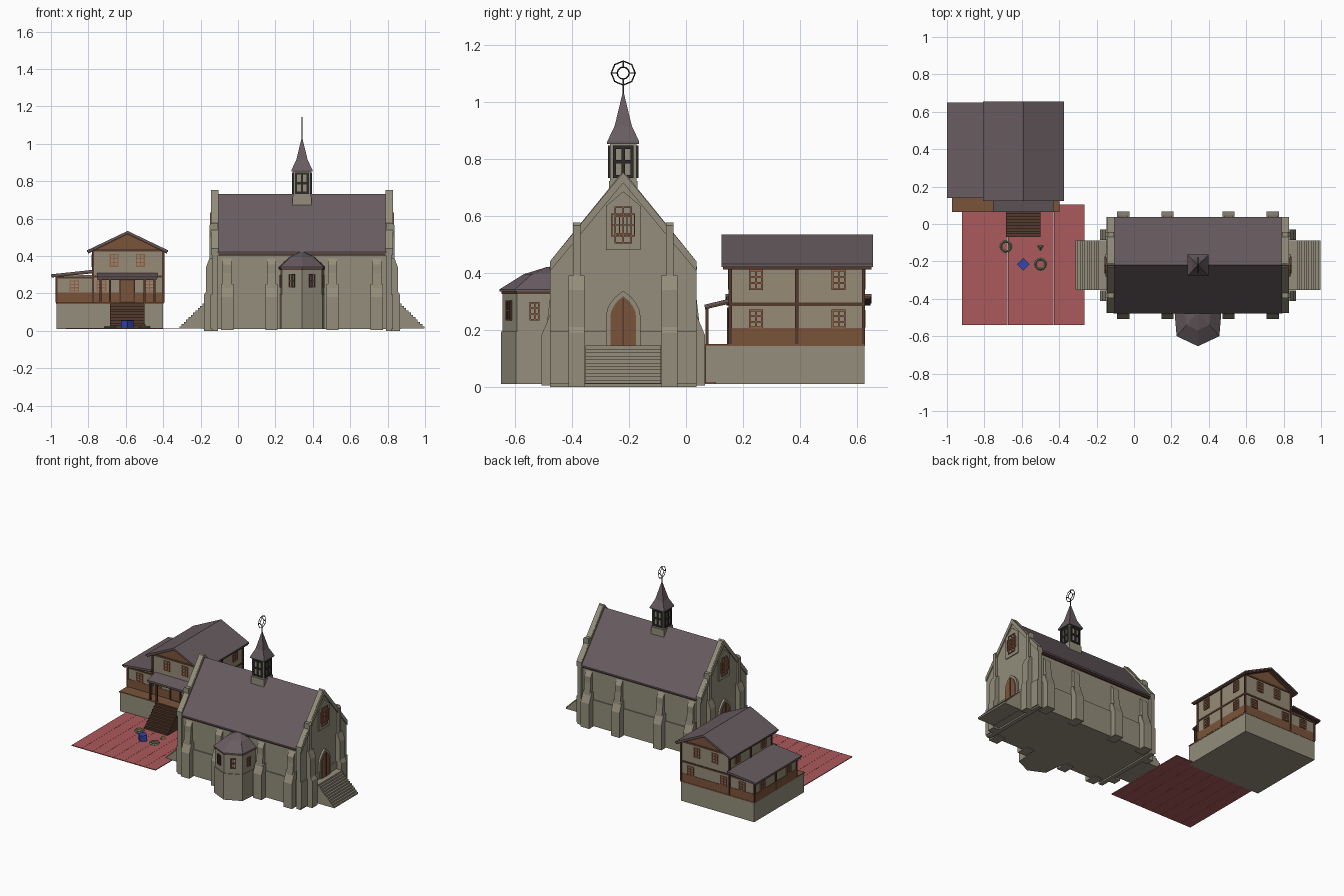
import bpy, bmesh, math
from mathutils import Matrix, Vector

if "Cube" in bpy.data.objects:
    bpy.data.objects.remove(bpy.data.objects["Cube"])

def material(name, rgb):
    m = bpy.data.materials.new(name)
    lin = [((c / 255 + 0.055) / 1.055) ** 2.4 for c in rgb]
    m.diffuse_color = (*lin, 1)
    m.use_nodes = True
    m.node_tree.nodes["Principled BSDF"].inputs["Base Color"].default_value = m.diffuse_color
    return m

STONE = material("stone", (147, 141, 123))
PLASTER = material("plaster", (150, 139, 119))
SLATE = material("slate", (104, 92, 97))
BROWN = material("brown wood", (122, 84, 58))
DARK = material("dark wood", (84, 58, 44))
FRAME = material("window frame", (150, 97, 70))
RED = material("red paving", (172, 90, 92))
BLACK = material("dark iron", (45, 43, 42))
GREEN = material("green", (100, 145, 105))
BLUE = material("blue", (50, 70, 175))

def finish(name, bm, mat, mtx=None):
    bmesh.ops.recalc_face_normals(bm, faces=bm.faces)
    me = bpy.data.meshes.new(name)
    bm.to_mesh(me)
    bm.free()
    me.materials.append(mat)
    ob = bpy.data.objects.new(name, me)
    if mtx:
        ob.matrix_world = mtx
    bpy.context.collection.objects.link(ob)
    return ob

def loft(name, rings, mat, mtx=None):
    bm = bmesh.new()
    vs = [[bm.verts.new(p) for p in r] for r in rings]
    n = len(rings[0])
    for a, b in zip(vs, vs[1:]):
        for i in range(n):
            bm.faces.new((a[i], a[(i + 1) % n], b[(i + 1) % n], b[i]))
    bm.faces.new(vs[0])
    bm.faces.new(vs[-1])
    return finish(name, bm, mat, mtx)

def prism(name, axis, pts, a, b, mat, mtx=None):
    put = {'x': lambda p, t: (t, p[0], p[1]), 'y': lambda p, t: (p[0], t, p[1]),
           'z': lambda p, t: (p[0], p[1], t)}[axis]
    return loft(name, [[put(p, t) for p in pts] for t in (a, b)], mat, mtx)

def box(name, x0, x1, y0, y1, z0, z1, mat, mtx=None):
    return prism(name, 'z', [(x0, y0), (x1, y0), (x1, y1), (x0, y1)], z0, z1, mat, mtx)

def facing(x, y, z, deg):
    # local -y becomes the outward direction; 0 front, 90 right, 180 back, 270 left
    return Matrix.Translation((x, y, z)) @ Matrix.Rotation(math.radians(deg), 4, 'Z')

def window(name, x, y, z0, z1, w, deg, mat=FRAME, cols=2, rows=3, bar=0.006):
    bm = bmesh.new()
    h = z1 - z0
    def strip(cx, cz, sx, sz):
        bmesh.ops.create_cube(bm, size=1, matrix=Matrix.Translation((cx, 0, cz)) @ Matrix.Diagonal((sx, 0.014, sz, 1)))
    for i in range(cols + 1):
        strip(-w / 2 + w * i / cols, h / 2, bar, h + bar)
    for i in range(rows + 1):
        strip(0, h * i / rows, w + bar, bar)
    return finish(name, bm, mat, facing(x, y, z0, deg))

def arch(w, spring, top, z0=0):
    pts = [(-w / 2, z0), (w / 2, z0)]
    side = [(w / 2 * math.cos(t * math.pi / 8) ** 0.8 if t < 4 else 0,
             spring + (top - spring) * (t / 4)) for t in range(5)]
    return pts + side + [(-x, z) for x, z in side[-2::-1]]

def stairs(name, x, y, run, width, z0, z1, n, deg, mat):
    # profile (depth towards local -y, height)
    pts = [(0, z0), (0, z1)]
    for i in range(n):
        d, z = -run * (i + 1) / n, z1 - (z1 - z0) * i / n
        pts += [(d, z), (d, z - (z1 - z0) / n)]
    return prism(name, 'x', pts[:-1] + [pts[-1]], -width / 2, width / 2, mat, facing(x, y, 0, deg))

# ---------------- church ----------------
CX, CY = 0.342, -0.22
box("nave_walls", CX - .46, CX + .46, CY - .237, CY + .237, .01, .42, STONE)
box("nave_plinth", CX - .46, CX + .46, CY - .244, CY + .244, .01, .195, STONE)
prism("nave_roof", 'x', [(CY - .258, .412), (CY - .258, .422), (CY, .732), (CY + .258, .422), (CY + .258, .412)],
      CX - .452, CX + .452, SLATE)
box("eaves_trim", CX - .45, CX + .45, CY - .25, CY + .25, .402, .413, DARK)

# side buttresses with sloped shoulders
for s in (-1, 1):
    for dx in (-.4, -.163, .163, .4):
        low = [(0, .005), (.287, .005), (.287, .18), (.258, .25), (.2, .25)]
        high = [(.2, .2), (.27, .2), (.257, .31), (.257, .355), (.235, .39), (.2, .39)]
        for pts, w, nm in ((low, .033, "buttress_base"), (high, .024, "buttress_upper")):
            pts = [(CY + s * max(a, .2), z) for a, z in pts]
            prism(nm, 'x', pts, CX + dx - w, CX + dx + w, STONE)

# gable ends, mirrored left and right
for s, deg in ((-1, 270), (1, 90)):
    X = lambda v: CX + s * v
    gable = [(CY - .257, 0), (CY - .257, .44), (CY - .01, .745), (CY + .01, .745), (CY + .257, .44), (CY + .257, 0)]
    prism("gable_wall", 'x', gable, X(.45), X(.48), STONE)
    box("gable_plinth", *sorted((X(.45), X(.488))), CY - .257, CY + .257, .01, .195, STONE)
    for t in (-1, 1):
        # raised coping along the gable slope
        coping = [(CY + t * .257, .405), (CY + t * .257, .44), (CY, .752), (CY, .715)]
        prism("gable_coping", 'x', coping, X(.446), X(.487), STONE)
        c = CY + t * .163
        prof = [(.46, 0), (.525, .0), (.525, .19), (.513, .21), (.513, .34), (.494, .39), (.46, .39)]
        prism("gable_buttress", 'y', [(X(a), z) for a, z in prof], c - .028, c + .028, STONE)
        prof = [(.45, .3), (.494, .3), (.494, .565), (.482, .577), (.45, .577)]
        prism("gable_buttress_top", 'y', [(X(a), z) for a, z in prof], c - .013, c + .013, STONE)
    at = facing(X(.48), CY, 0, deg)
    prism("door_surround", 'y', arch(.12, .25, .337, .14), -.014, .005, STONE, at)
    prism("church_door", 'y', arch(.09, .245, .318, .14), -.019, .005, BROWN, at)
    prism("door_middle_rail", 'y', [(-.002, .145), (.002, .145), (.002, .31), (-.002, .31)], -.022, 0, DARK, at)
    prism("gable_window_surround", 'y', [(-.06, .48), (.06, .48), (.06, .635), (0, .685), (-.06, .635)], -.006, .005, STONE, at)
    window("gable_window", X(.485), CY, .505, .63, .056, deg, cols=2, rows=4, bar=.005)
    window("gable_window_bars", X(.485), CY, .53, .605, .08, deg, cols=3, rows=2, bar=.004)
    box("door_landing", *sorted((X(.46), X(.53))), CY - .133, CY + .133, .01, .145, STONE)
    stairs("church_stairs", X(.52), CY, .136, .266, .012, .145, 11, deg, STONE)

# faceted apse on the front
def apse_ring(k, z, y0=-.46):
    pts = [(-.122, y0), (-.122, -.48), (-.112, -.597), (0, -.65), (.112, -.597), (.122, -.48), (.122, y0)]
    return [(CX + x * k, -.47 + (y + .47) * k, z) for x, y in pts]
loft("apse_walls", [apse_ring(.96, .01), apse_ring(.96, .34)], STONE)
loft("apse_plinth", [apse_ring(.99, .01), apse_ring(.99, .195)], STONE)
loft("apse_cornice", [apse_ring(.98, .326), apse_ring(.98, .336)], DARK)
loft("apse_roof", [apse_ring(1.02, .334), apse_ring(1.02, .342), apse_ring(.55, .395), apse_ring(.1, .42)], SLATE)
for s in (-1, 1):
    window("apse_front_window", CX + s * .053, -.618, .235, .3, .03, s * 25.5, DARK, 2, 2, .006)
    window("apse_side_window", CX + s * .112, -.53, .235, .295, .03, s * 85, FRAME, 2, 3, .005)

# bell tower and spire
def square(h, z):
    return [(CX + a * h, CY + b * h, z) for a, b in ((-1, -1), (1, -1), (1, 1), (-1, 1))]
loft("tower", [square(.046, .66), square(.046, .86)], STONE)
loft("tower_ledge", [square(.05, .66), square(.05, .722)], STONE)
for deg in (0, 90, 180, 270):
    d = math.radians(deg)
    window("tower_louvre", CX + .046 * math.sin(d), CY - .046 * math.cos(d), .738, .84, .062, deg, BLACK, 2, 2, .011)
loft("spire", [square(.056, .852), square(.056, .86), square(.03, .915), square(.001, 1.035)], SLATE)
box("finial_pole", CX - .003, CX + .003, CY - .003, CY + .003, 1.02, 1.06, BLACK)
def ring(name, loc, r, t, seg, mat, rot=(0, 0, 0)):
    bpy.ops.mesh.primitive_torus_add(location=loc, rotation=rot, major_radius=r, minor_radius=t,
                                     major_segments=seg, minor_segments=4)
    bpy.context.object.name = name
    bpy.context.object.data.materials.append(mat)
for r, seg in ((.042, 8), (.021, 12)):
    ring("finial_ring", (CX, CY, 1.1), r, .0025, seg, BLACK, (0, math.pi / 2, 0))
for k in range(4):
    box("finial_spoke", -.002, .002, -.002, .002, .021, .042, BLACK,
        Matrix.Translation((CX, CY, 1.1)) @ Matrix.Rotation(k * math.pi / 2, 4, 'X'))

# ---------------- house ----------------
L, M, R, F, B = -.97, -.775, -.4, .155, .622
MID = -.59
box("house_base", L, R, .068, B + .003, .01, .145, STONE)
box("porch_deck", L - .002, R + .002, .065, B + .005, .143, .151, BROWN)
box("house_walls", M, R, F, B, .15, .435, PLASTER)
box("annex_walls", L, M, F, B, .15, .298, PLASTER)
box("wainscot", L - .003, R + .003, F - .003, B + .003, .15, .206, BROWN)
box("floor_beam", M - .004, R + .004, F - .004, B + .004, .284, .296, DARK)
box("annex_beam", L - .004, M, F - .004, B + .004, .28, .291, DARK)
box("top_beam", M - .004, R + .004, F - .004, B + .004, .424, .438, DARK)
prism("gable_boards", 'y', [(M, .43), (R, .43), (MID, .525)], F - .002, B + .002, BROWN)
# corner and middle posts
for x, z in ((L, .29), (M, .43), (R, .43)):
    for y in (F, (F + B) / 2, B):
        box("timber_post", x - .006, x + .006, y - .006, y + .006, .15, z, DARK)
# main, annex and porch roofs
for name, dz, mat, k in (("main_roof", 0, SLATE, 0), ("main_roof_boards", -.008, DARK, .006)):
    pts = [(-.808 + k, .42), (MID, .524), (-.373 - k, .42), (-.373 - k, .43), (MID, .534), (-.808 + k, .43)]
    prism(name, 'y', [(x, z + dz) for x, z in pts], .124 + k, .656 - k, mat)
annex = [(-1, .293), (M, .316), (M, .326), (-1, .302)]
prism("annex_roof", 'y', annex, .138, .65, SLATE)
prism("annex_roof_boards", 'y', [(x * .996, z - .008) for x, z in annex], .142, .646, DARK)
porch = [(.064, .28), (.16, .302), (.16, .311), (.064, .288)]
prism("porch_roof", 'x', porch, -.755, -.43, SLATE)
prism("porch_roof_boards", 'x', [(y + .003, z - .008) for y, z in porch], -.75, -.435, DARK)
for x in (-.735, -.685, -.5, -.447):
    box("porch_post", x - .005, x + .005, .068, .078, .15, .28, DARK)
# door, steps and windows
box("house_door", -.63, -.555, F - .01, F, .15, .272, BROWN)
window("house_door_frame", MID - .002, F - .004, .152, .274, .075, 0, DARK, 1, 1, .008)
stairs("porch_steps", MID - .002, .068, .138, .185, .012, .147, 9, 0, DARK)
for y, deg in ((F, 0), (B, 180)):
    for x in (-.662, -.522):
        window("upper_window", x, y, .345, .408, .042, deg)
    for x in (-.875, -.73, -.473):
        window("lower_window", x, y, .212, .266, .046, deg)
for y in (.245, .535):
    window("right_upper_window", R, y, .342, .408, .043, 90)
    window("right_lower_window", R, y, .208, .268, .043, 90)
    window("left_upper_window", M, y, .345, .405, .043, 270)
    window("left_lower_window", L, y, .208, .266, .043, 270)

# ---------------- square ----------------
for i in range(8):
    for j in range(8):
        x, y, d = -.92 + i * .0819, -.54 + j * .0806, .0809
        box("paving_slab", x, x + d, y, y + d - .0003, .011, .016, RED)
ring("round_bench", (-.685, -.12, .02), .027, .006, 12, GREEN)
ring("round_bench", (-.5, -.215, .02), .027, .006, 12, GREEN)
bpy.ops.mesh.primitive_cone_add(vertices=3, radius1=.02, depth=.022, location=(-.5, -.125, .027), rotation=(0, 0, math.pi))
bpy.context.object.name = "small_green_marker"
bpy.context.object.data.materials.append(GREEN)
box("blue_crate", -.024, .024, -.024, .024, .012, .056, BLUE, facing(-.592, -.215, 0, 45))
